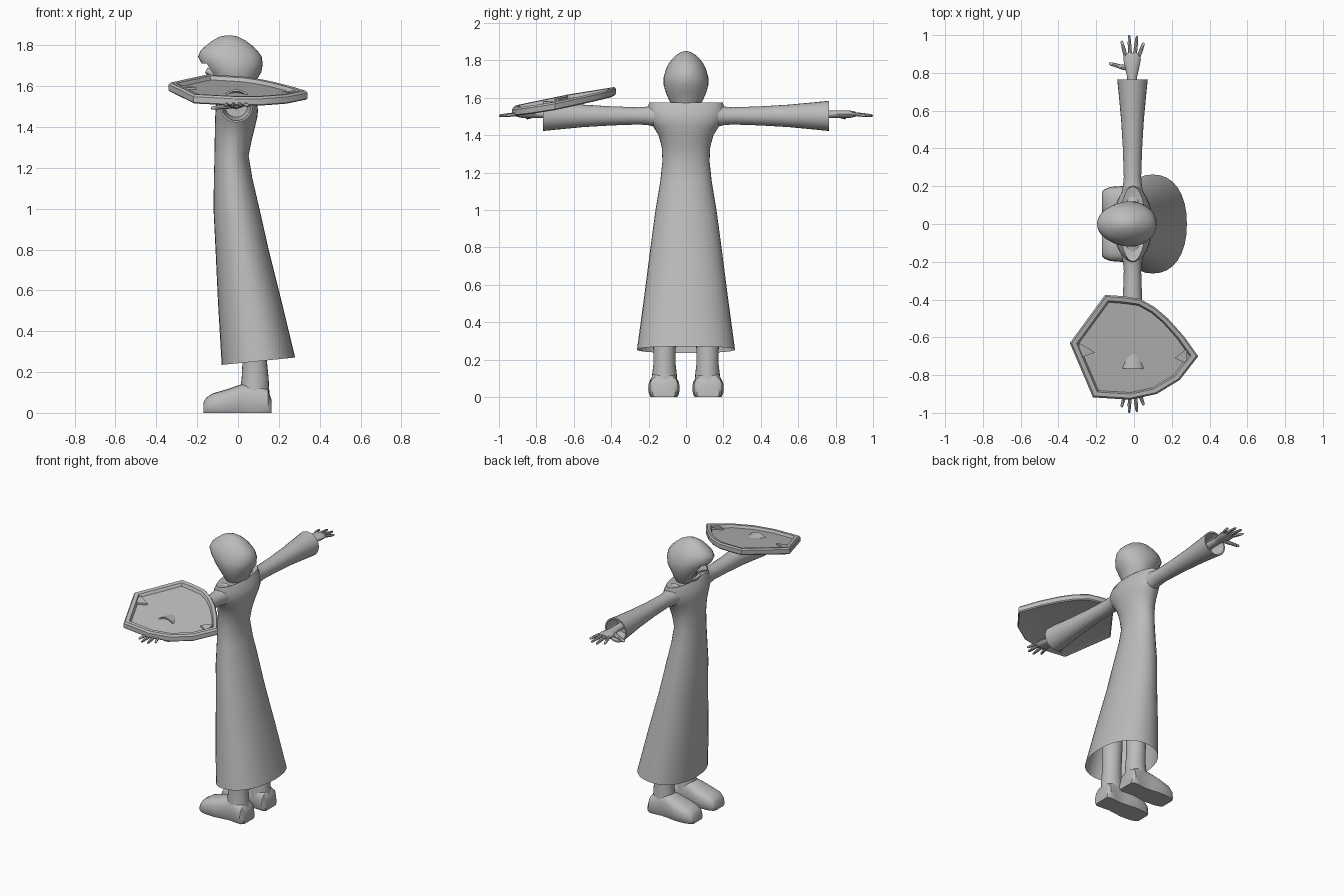
import bpy, bmesh, math
from mathutils import Vector as V

GREY = bpy.data.materials.new("plain grey")
GREY.diffuse_color = (0.5, 0.5, 0.5, 1)


def finish(name, bm, angle=40):
    bmesh.ops.recalc_face_normals(bm, faces=bm.faces[:])
    me = bpy.data.meshes.new(name)
    bm.to_mesh(me)
    bm.free()
    me.materials.append(GREY)
    ob = bpy.data.objects.new(name, me)
    bpy.context.collection.objects.link(ob)
    bpy.ops.object.select_all(action='DESELECT')
    ob.select_set(True)
    bpy.context.view_layer.objects.active = ob
    bpy.ops.object.shade_smooth_by_angle(angle=math.radians(angle))
    return ob


def ring(c, a, b, n=24, p=1.0):
    """Closed loop around c with half axes a and b; p < 1 makes it squarer."""
    f = lambda t: math.copysign(abs(t) ** p, t)
    c, a, b = V(c), V(a), V(b)
    return [c + a * f(math.cos(2 * math.pi * i / n)) + b * f(math.sin(2 * math.pi * i / n))
            for i in range(n)]


def loft(bm, rings, start=True, end=True):
    loops = [[bm.verts.new(q) for q in r] for r in rings]
    n = len(loops[0])
    for lo, hi in zip(loops, loops[1:]):
        for i in range(n):
            bm.faces.new((lo[i], lo[(i + 1) % n], hi[(i + 1) % n], hi[i]))
    if start:
        bm.faces.new(loops[0])
    if end:
        bm.faces.new(loops[-1])


def flat_ring(z, x0, x1, ry, tilt=0.0, n=32, p=1.0):
    """Horizontal loop from x0 to x1, with half width ry."""
    return ring(((x0 + x1) / 2, 0, z), ((x1 - x0) / 2, 0, tilt), (0, ry, 0), n, p)


# Robe: open at the hem, narrow waist, flaring into the shoulders
bm = bmesh.new()
loft(bm, [flat_ring(0.253, -0.08, 0.28, 0.262, 0.018, p=0.9),
          flat_ring(0.55, -0.098, 0.21, 0.222, 0.01, p=0.92),
          flat_ring(0.80, -0.11, 0.15, 0.19),
          flat_ring(1.00, -0.12, 0.105, 0.163),
          flat_ring(1.15, -0.118, 0.07, 0.138),
          flat_ring(1.26, -0.115, 0.052, 0.126),
          flat_ring(1.34, -0.114, 0.068, 0.130),
          flat_ring(1.40, -0.113, 0.083, 0.147),
          flat_ring(1.445, -0.112, 0.094, 0.175),
          flat_ring(1.48, -0.11, 0.098, 0.200),
          flat_ring(1.53, -0.105, 0.092, 0.205),
          flat_ring(1.575, -0.075, 0.062, 0.198),
          flat_ring(1.56, -0.055, 0.050, 0.110)], start=False)
finish("robe", bm, 60)

# Neck
bm = bmesh.new()
loft(bm, [flat_ring(1.52, -0.07, 0.055, 0.07), flat_ring(1.66, -0.07, 0.06, 0.07)])
finish("neck", bm)

# Hooded head with a recessed face opening
bm = bmesh.new()
loft(bm, [flat_ring(1.56, -0.075, 0.06, 0.075), flat_ring(1.59, -0.09, 0.072, 0.092),
          flat_ring(1.625, -0.115, 0.088, 0.107), flat_ring(1.67, -0.15, 0.115, 0.120),
          flat_ring(1.71, -0.178, 0.121, 0.119), flat_ring(1.745, -0.196, 0.116, 0.110),
          flat_ring(1.775, -0.183, 0.095, 0.097), flat_ring(1.80, -0.155, 0.068, 0.080),
          flat_ring(1.825, -0.122, 0.035, 0.056), flat_ring(1.842, -0.09, 0.0, 0.030),
          flat_ring(1.849, -0.055, -0.03, 0.009)])
face = [f for f in bm.faces
        if f.calc_center_median().x < -0.09 and 1.6 < f.calc_center_median().z < 1.7
        and abs(f.calc_center_median().y) < 0.06]
bmesh.ops.inset_region(bm, faces=face, thickness=0.008)
for v in {v for f in face for v in f.verts}:
    v.co.x += 0.03
finish("hooded_head", bm, 50)

# Small jaw and nose inside the face opening
bm = bmesh.new()
loft(bm, [flat_ring(1.635, -0.115, -0.06, 0.025, n=12), flat_ring(1.65, -0.145, -0.06, 0.032, n=12),
          flat_ring(1.665, -0.162, -0.06, 0.030, n=12), flat_ring(1.69, -0.150, -0.06, 0.022, n=12)])
finish("lower_face", bm)

# Arms, hands, legs and feet on both sides
for side, s in (("left", 1), ("right", -1)):
    # Sleeve widens to an open cuff that folds back inside
    def arm_ring(y, r, z=1.503, x=-0.008):
        return ring((x, s * y, z), (r, 0, 0), (0, 0, r))
    bm = bmesh.new()
    loft(bm, [arm_ring(0.12, 0.07), arm_ring(0.20, 0.050), arm_ring(0.25, 0.046),
              arm_ring(0.40, 0.051), arm_ring(0.55, 0.060), arm_ring(0.70, 0.074),
              arm_ring(0.765, 0.081), arm_ring(0.765, 0.072), arm_ring(0.67, 0.055)])
    finish(side + "_sleeve", bm)

    # Hand: flat palm, four fingers and a thumb pointing forward
    bm = bmesh.new()
    palm = [(0.66, 0.028, 0.024), (0.78, 0.026, 0.020), (0.82, 0.036, 0.020),
            (0.87, 0.046, 0.021), (0.905, 0.044, 0.014)]
    loft(bm, [ring((-0.010, s * y, 1.512), (a, 0, 0), (0, 0, b), 12) for y, a, b in palm])

    def digit(p, q, r):
        p, q = V((p[0], s * p[1], p[2])), V((q[0], s * q[1], q[2]))
        d = (q - p).normalized()
        a = d.cross(V((0, 0, 1))).normalized()
        b = a.cross(d)
        loft(bm, [ring(p.lerp(q, t), a * r * k, b * r * k, 8)
                  for t, k in ((0, 1), (0.55, 0.9), (0.92, 0.7), (1, 0.35))])
    for x0, x1, tip in ((-0.045, -0.066, 0.970), (-0.021, -0.026, 1.0),
                        (0.004, 0.016, 0.995), (0.026, 0.052, 0.960)):
        digit((x0, 0.89, 1.514), (x1, tip, 1.504), 0.0105)
    digit((-0.02, 0.825, 1.508), (-0.085, 0.835, 1.498), 0.016)
    digit((-0.07, 0.833, 1.5), (-0.132, 0.850, 1.492), 0.0115)
    finish(side + "_hand", bm)

    # Leg rises inside the robe
    bm = bmesh.new()
    leg = [(0.05, 0.015, 0.160, 0.068), (0.12, 0.012, 0.152, 0.066), (0.17, 0.018, 0.150, 0.060),
           (0.25, 0.022, 0.142, 0.060), (0.50, 0.010, 0.145, 0.064)]
    loft(bm, [ring(((a + b) / 2, s * 0.115, z), ((b - a) / 2, 0, 0), (0, w, 0))
              for z, a, b, w in leg])
    finish(side + "_leg", bm)

    # Chunky shoe with a flat sole: x, height, half width
    shoe = [(-0.170, 0.050, 0.052), (-0.155, 0.075, 0.066), (-0.125, 0.095, 0.078),
            (-0.05, 0.117, 0.084), (0.01, 0.138, 0.074), (0.06, 0.15, 0.068),
            (0.11, 0.14, 0.074), (0.148, 0.115, 0.076), (0.165, 0.06, 0.060)]
    bm = bmesh.new()
    loft(bm, [[V((q.x, q.y, max(q.z, 0))) for q in
               ring((x, s * 0.118, h * 0.4), (0, w, 0), (0, 0, h * 0.6), 20, 0.75)]
              for x, h, w in shoe])
    finish(side + "_shoe", bm)

# Shield: tilted dished plate with a raised rim, carried on the right arm
outline = [(-0.153, -0.375), (-0.06, -0.382), (0.03, -0.395), (0.11, -0.44), (0.18, -0.50),
           (0.265, -0.595), (0.34, -0.70), (0.243, -0.825), (0.12, -0.90), (-0.02, -0.93),
           (-0.217, -0.918), (-0.34, -0.63)]


def on_plate(x, y, dz):
    return V((x, y, 1.573 + 0.19 * (y + 0.69) - 0.04 * x + dz))


def shield_loop(k, dz):
    cx, cy = -0.01, -0.66
    return [on_plate(cx + (x - cx) * k, cy + (y - cy) * k, dz) for x, y in outline]


bm = bmesh.new()
loft(bm, [shield_loop(0.3, -0.014), shield_loop(0.85, -0.016), shield_loop(0.98, -0.024),
          shield_loop(1.0, -0.018), shield_loop(1.0, 0.010), shield_loop(0.97, 0.020),
          shield_loop(0.89, 0.018), shield_loop(0.86, 0.0), shield_loop(0.3, 0.002)])
# Wedge lugs at the two side points of the rim
for tip, base in ((-0.205, -0.29), (0.215, 0.28)):
    y = -0.68 if tip < 0 else -0.71
    tri = [(tip, y), (base, y - 0.03), (base, y + 0.05)]
    loft(bm, [[on_plate(a, b, -0.005) for a, b in tri], [on_plate(a, b, 0.012) for a, b in tri]])
finish("shield", bm, 30)
